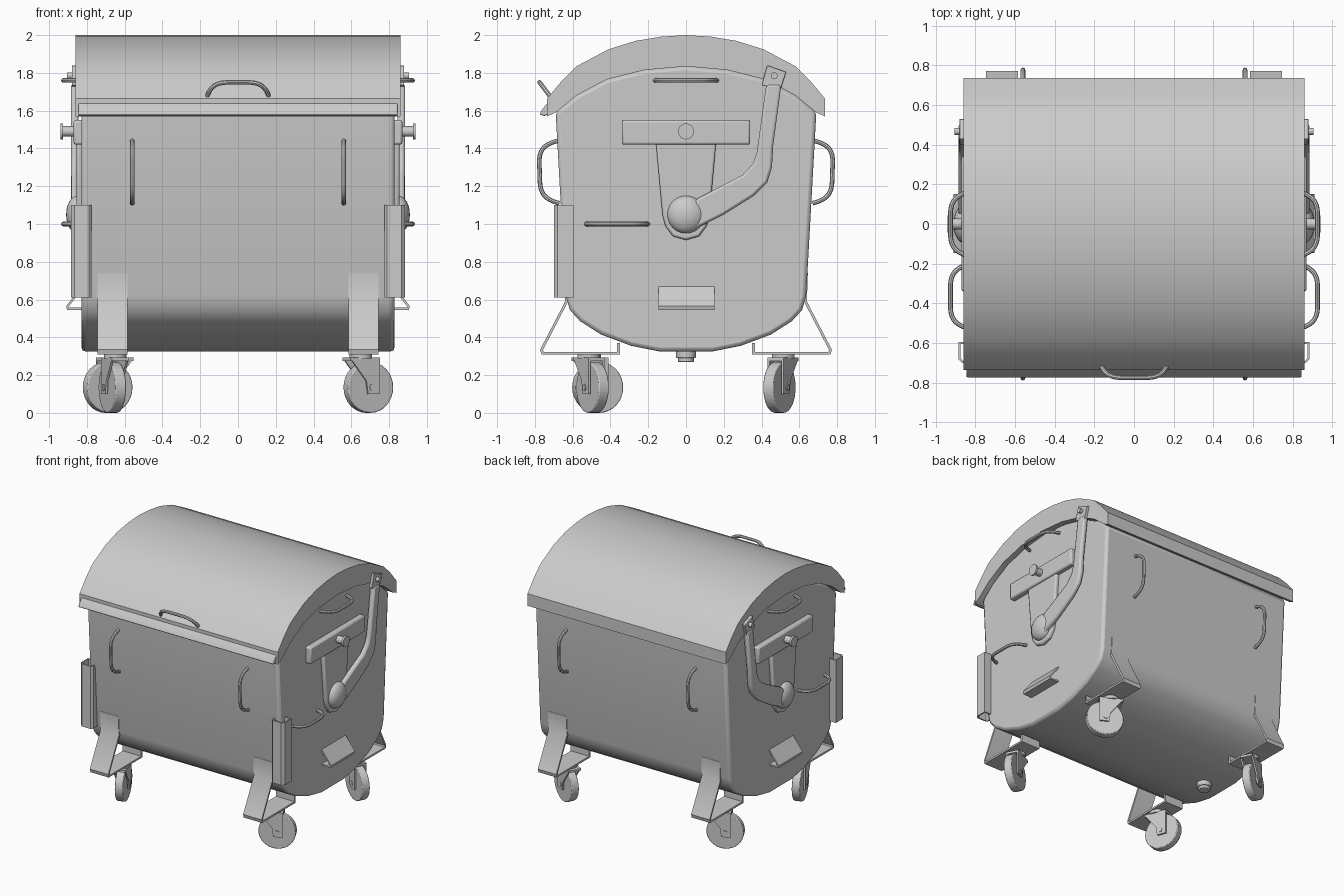
import bpy, bmesh, math
from mathutils import Matrix, Vector

if "Cube" in bpy.data.objects:
    bpy.data.objects.remove(bpy.data.objects["Cube"])

steel = bpy.data.materials.new("grey_steel")
steel.use_nodes = True
GREY = (0.6, 0.6, 0.6, 1)
steel.diffuse_color = GREY
steel.node_tree.nodes["Principled BSDF"].inputs["Base Color"].default_value = GREY


def finish(name, bm, bevel=0, matrix=None, angle=35):
    if matrix:
        bm.transform(matrix)
    bmesh.ops.recalc_face_normals(bm, faces=bm.faces)
    mesh = bpy.data.meshes.new(name)
    bm.to_mesh(mesh)
    bm.free()
    ob = bpy.data.objects.new(name, mesh)
    bpy.context.collection.objects.link(ob)
    mesh.materials.append(steel)
    if bevel:
        mod = ob.modifiers.new("soft_edges", "BEVEL")
        mod.width, mod.segments, mod.limit_method = bevel, 2, "ANGLE"
        mod.angle_limit = math.radians(50)
    bpy.ops.object.select_all(action="DESELECT")
    ob.select_set(True)
    bpy.context.view_layer.objects.active = ob
    bpy.ops.object.shade_smooth_by_angle(angle=math.radians(angle))
    return ob


def prism(name, outline, lo, hi, axis="x", bevel=0, matrix=None):
    """Extrude an outline: (y, z) along x, (x, z) along y or (x, y) along z."""
    place = {"x": lambda p, t: (t, p[0], p[1]),
             "y": lambda p, t: (p[0], t, p[1]),
             "z": lambda p, t: (p[0], p[1], t)}[axis]
    bm = bmesh.new()
    face = bm.faces.new([bm.verts.new(place(p, lo)) for p in outline])
    out = bmesh.ops.extrude_face_region(bm, geom=[face])
    step = Vector(place((0, 0), hi - lo))
    bmesh.ops.translate(bm, vec=step, verts=[v for v in out["geom"] if isinstance(v, bmesh.types.BMVert)])
    return finish(name, bm, bevel, matrix)


def strip(path, thick):
    """Closed outline of a bent sheet following a path."""
    pts = [Vector(p) for p in path]
    other = []
    for i, p in enumerate(pts):
        a = (p - pts[i - 1]).normalized() if i else None
        b = (pts[i + 1] - p).normalized() if i < len(pts) - 1 else None
        a, b = a or b, b or a
        n = Vector((-a.y - b.y, a.x + b.x)).normalized()
        other.append(p + n * thick / max(0.4, n.dot(Vector((-a.y, a.x)))))
    return pts + other[::-1]


def cylinder(name, radius, depth, center, direction, sides=24, bevel=0, radius2=None):
    bm = bmesh.new()
    bmesh.ops.create_cone(bm, cap_ends=True, segments=sides, radius1=radius,
                          radius2=radius if radius2 is None else radius2, depth=depth)
    turn = Vector(direction).to_track_quat("Z", "Y").to_matrix().to_4x4()
    return finish(name, bm, bevel, Matrix.Translation(center) @ turn)


def rod(name, path, radius=0.012):
    """Round bar swept along a smooth path, made into a mesh."""
    curve = bpy.data.curves.new(name, "CURVE")
    curve.dimensions, curve.bevel_depth, curve.bevel_resolution = "3D", radius, 2
    curve.use_fill_caps, curve.resolution_u = True, 6
    line = curve.splines.new("NURBS")
    line.points.add(len(path) - 1)
    for point, co in zip(line.points, path):
        point.co = (*co, 1)
    line.use_endpoint_u, line.order_u = True, 3
    tmp = bpy.data.objects.new(name + "_curve", curve)
    bpy.context.collection.objects.link(tmp)
    bm = bmesh.new()
    bm.from_mesh(tmp.to_mesh())
    bpy.data.objects.remove(tmp)
    return finish(name, bm)


def grip(name, a, b, out):
    """Bowed handle between two points, standing out by a vector."""
    a, b, out = Vector(a), Vector(b), Vector(out)
    return rod(name, [a, a.lerp(b, 0.04) + out * 0.55, a.lerp(b, 0.2) + out, a.lerp(b, 0.5) + out,
                      a.lerp(b, 0.8) + out, a.lerp(b, 0.96) + out * 0.55, b])


def both(half):
    """Mirror a half outline (first coordinate positive, ending near zero)."""
    return half + [(-u, v) for u, v in reversed(half) if u]


# Container body with a rounded belly and domed ends
dome_in = [(0.69, 1.59), (0.58, 1.68), (0.42, 1.765), (0.22, 1.815), (0, 1.835)]
belly = [(0.14, 0.325), (0.29, 0.355), (0.45, 0.415), (0.56, 0.485), (0.615, 0.545), (0.636, 0.62)]
prism("container_body", both(belly[::1] + dome_in[:-1])[:10] + [(0, 1.835)]
      + [(-u, v) for u, v in reversed(belly + dome_in[:-1])], -0.828, 0.828, bevel=0.02)

# Curved lid: a thick band over the dome
dome_out = [(0.735, 1.665), (0.66, 1.755), (0.58, 1.835), (0.41, 1.925), (0.265, 1.97), (0.13, 1.992), (0, 2.0)]
lid_in = [(0.735, 1.57)] + dome_in
arch = both(dome_out)
prism("lid", arch + [(-u, v) for u, v in lid_in] + lid_in[-2::-1], -0.86, 0.86)
prism("lid_front_lip", [(-0.72, 1.655), (-0.76, 1.61), (-0.775, 1.58), (-0.75, 1.572), (-0.69, 1.60)],
      -0.845, 0.845, bevel=0.006)
grip("lid_handle", (-0.165, -0.715, 1.67), (0.165, -0.715, 1.67), (0, -0.06, 0.08))

# Drain plug under the belly
cylinder("drain_collar", 0.052, 0.04, (-0.65, 0, 0.31), (0, 0, 1), bevel=0.005)
cylinder("drain_cap", 0.042, 0.03, (-0.65, 0, 0.285), (0, 0, 1), bevel=0.005)

stem = both([(0.16, 1.44), (0.125, 1.05), (0.11, 0.99), (0.07, 0.935), (0, 0.915)])
arm = [(0.05, 0.975), (0.2, 1.05), (0.36, 1.15), (0.43, 1.22), (0.455, 1.3), (0.462, 1.42), (0.505, 1.74),
       (0.425, 1.74), (0.375, 1.38), (0.355, 1.32), (0.3, 1.26), (0.06, 1.135), (0, 1.05)]

for s, side in ((1, "left"), (-1, "right")):
    # Lifting bracket and trunnion
    prism(side + "_bracket_bar", [(-0.34, 1.42), (0.34, 1.42), (0.34, 1.55), (-0.34, 1.55)],
          s * 0.8, s * 0.87, bevel=0.012)
    prism(side + "_bracket_stem", stem, s * 0.8, s * 0.855, bevel=0.012)
    cylinder(side + "_trunnion", 0.028, 0.13, (s * 0.87, 0, 1.49), (1, 0, 0))
    cylinder(side + "_trunnion_tip", 0.042, 0.014, (s * 0.933, 0, 1.49), (1, 0, 0))

    # Lid arm with its pivot dome, end plate and pin
    prism(side + "_lid_arm", arm, s * 0.845, s * 0.885, bevel=0.014)
    bm = bmesh.new()
    bmesh.ops.create_uvsphere(bm, u_segments=24, v_segments=12, radius=0.1)
    finish(side + "_arm_pivot", bm, 0, Matrix.Translation((s * 0.85, 0, 1.05)) @ Matrix.Diagonal((0.6, 1, 1, 1)))
    prism(side + "_arm_plate", [(0.40, 1.735), (0.50, 1.71), (0.53, 1.805), (0.43, 1.84)],
          s * 0.855, s * 0.88, bevel=0.004)
    cylinder(side + "_arm_pin", 0.018, 0.06, (s * 0.875, 0.467, 1.785), (1, 0, 0), 16)

    # Handles on the end panel, front and back
    grip(side + "_upper_handle", (s * 0.82, -0.165, 1.76), (s * 0.82, 0.165, 1.76), (s * 0.105, 0, 0))
    grip(side + "_lower_handle", (s * 0.82, -0.53, 1.0), (s * 0.82, -0.2, 1.0), (s * 0.105, 0, 0))
    for f, end in ((-1, "front"), (1, "back")):
        grip(f"{end}_{side}_handle", (s * 0.56, f * 0.67, 1.11), (s * 0.56, f * 0.68, 1.44), (0, f * 0.1, 0))

    # Folded step on the end panel
    prism(side + "_step", strip([(s * 0.82, 0.68), (s * 0.91, 0.565), (s * 0.905, 0.545), (s * 0.82, 0.545)],
                                -s * 0.012), -0.145, 0.15, "y")

    # Rounded corner bumper
    prism(side + "_bumper", strip([(s * 0.775, -0.62), (s * 0.775, -0.685), (s * 0.79, -0.7), (s * 0.865, -0.7),
                                   (s * 0.885, -0.68), (s * 0.885, -0.595), (s * 0.82, -0.595)], s * 0.01),
          0.61, 1.1, "z")

    # Bent leg strips
    for f, end in ((-1, "front"), (1, "back")):
        path = [(f * 0.645, 0.74), (f * 0.64, 0.59), (f * 0.772, 0.335), (f * 0.765, 0.308),
                (f * 0.35, 0.308), (f * 0.35, 0.37)]
        prism(f"{end}_{side}_leg", strip(path, -f * 0.014), s * 0.585, s * 0.745)

# Swivel casters: position, heading of the trailing wheel in degrees
fork_side = [(-0.085, 0.29), (0.09, 0.29), (0.09, 0.10), (0.02, 0.10), (0.01, 0.17)]
for name, x, y, heading in (("front_left", 0.65, -0.515, 27), ("back_left", 0.65, 0.515, -27),
                            ("front_right", -0.65, -0.51, 110), ("back_right", -0.65, 0.515, 207)):
    spin = Matrix.Translation((x, y, 0)) @ Matrix.Rotation(math.radians(heading), 4, "Z")
    axle = spin.to_3x3() @ Vector((0, 1, 0))
    hub = spin @ Vector((0.045, 0, 0.135))
    cylinder(name + "_wheel", 0.135, 0.06, hub, axle, 32, bevel=0.006)
    cylinder(name + "_axle", 0.018, 0.105, hub, axle, 12)
    cylinder(name + "_swivel", 0.06, 0.03, (x, y, 0.3), (0, 0, 1))
    prism(name + "_fork_top", [(-0.085, -0.048), (0.09, -0.048), (0.09, 0.048), (-0.085, 0.048)],
          0.275, 0.292, "z", matrix=spin)
    for v in (-1, 1):
        prism(name + "_fork_side", fork_side, v * 0.036, v * 0.048, "y", matrix=spin)
